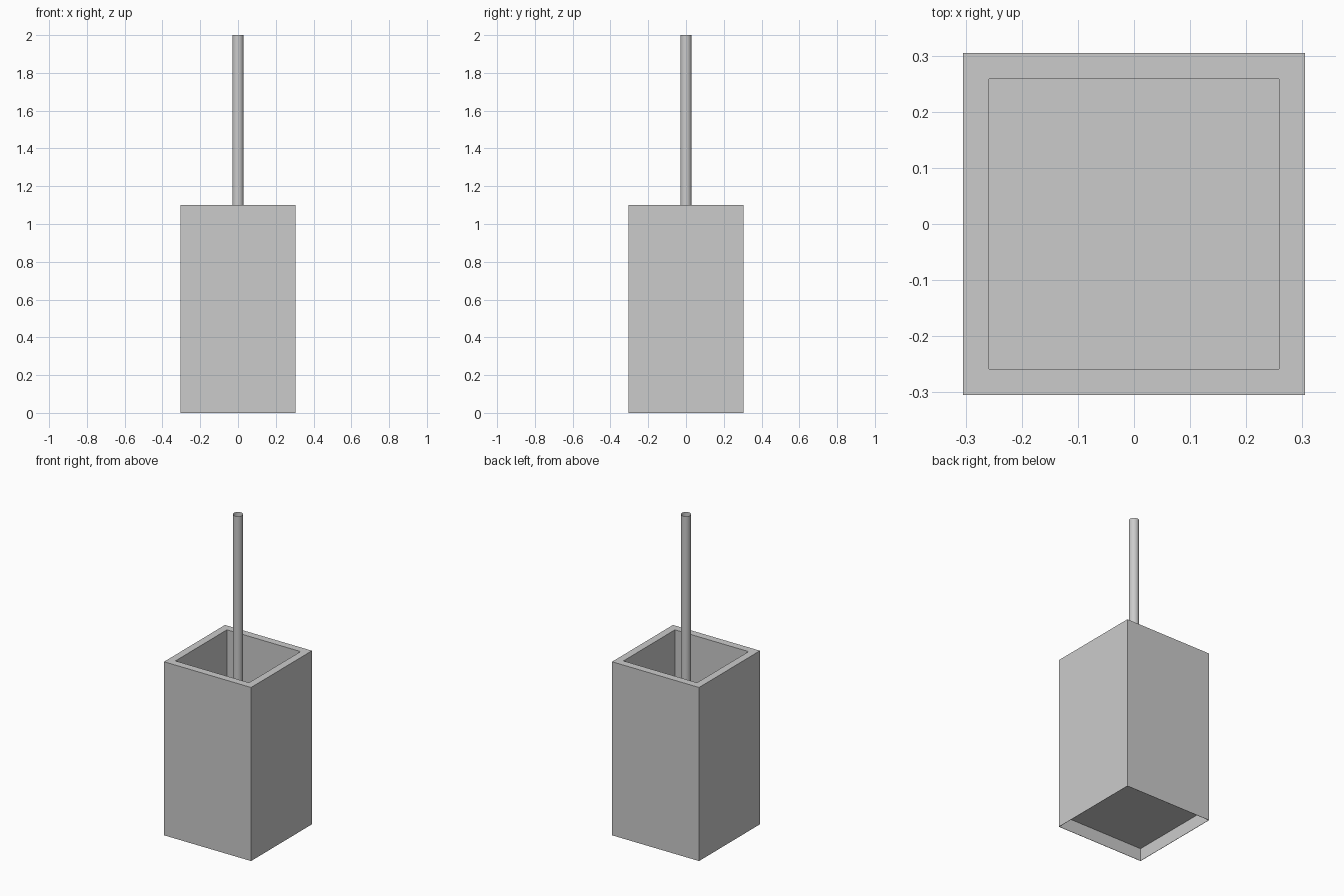
import bpy, bmesh, math

if "Cube" in bpy.data.objects:
    bpy.data.objects.remove(bpy.data.objects["Cube"])

OUT, INN = 0.305, 0.258     # half widths of the holder outside and inside
TOP, BAND, FLOOR = 1.10, 0.05, 0.08


def square_skin(name, rings, cap=False, material=None):
    """Skin a list of (half width, z) square rings; optionally close the last one."""
    bm = bmesh.new()
    loops = [[bm.verts.new((sx * h, sy * h, z))
              for sx, sy in ((-1, -1), (1, -1), (1, 1), (-1, 1))] for h, z in rings]
    for a, b in zip(loops, loops[1:]):
        for i in range(4):
            j = (i + 1) % 4
            bm.faces.new((a[i], a[j], b[j], b[i]))
    if cap:
        bm.faces.new(loops[-1])
    mesh = bpy.data.meshes.new(name)
    bm.to_mesh(mesh)
    bm.free()
    ob = bpy.data.objects.new(name, mesh)
    bpy.context.collection.objects.link(ob)
    if material:
        mesh.materials.append(material)
    return ob


grey = bpy.data.materials.new("wall_grey")
grey.diffuse_color = (0.69, 0.69, 0.69, 1)
grey.use_nodes = True
grey.node_tree.nodes["Principled BSDF"].inputs["Base Color"].default_value = grey.diffuse_color

# outer walls between the two lighter bands
square_skin("holder_wall", [(OUT, BAND), (OUT, TOP - BAND)], material=grey)

# top band, flat rim, inner walls and floor
square_skin("rim_and_liner", [(OUT, TOP - BAND), (OUT, TOP), (INN, TOP), (INN, FLOOR)], cap=True)

# bottom band with the recessed underside
base = square_skin("recessed_base", [(OUT, BAND), (OUT, 0), (OUT - 0.002, 0), (OUT - 0.002, FLOOR)], cap=True)
base.data.flip_normals()

# handle: open-ended round tube standing on the floor
bpy.ops.mesh.primitive_cylinder_add(vertices=24, radius=0.03, depth=2.0 - FLOOR,
                                    end_fill_type='NOTHING',
                                    location=(0, 0, (2.0 + FLOOR) / 2))
handle = bpy.context.object
handle.name = "handle"
bpy.ops.object.shade_smooth_by_angle(angle=math.radians(40))
